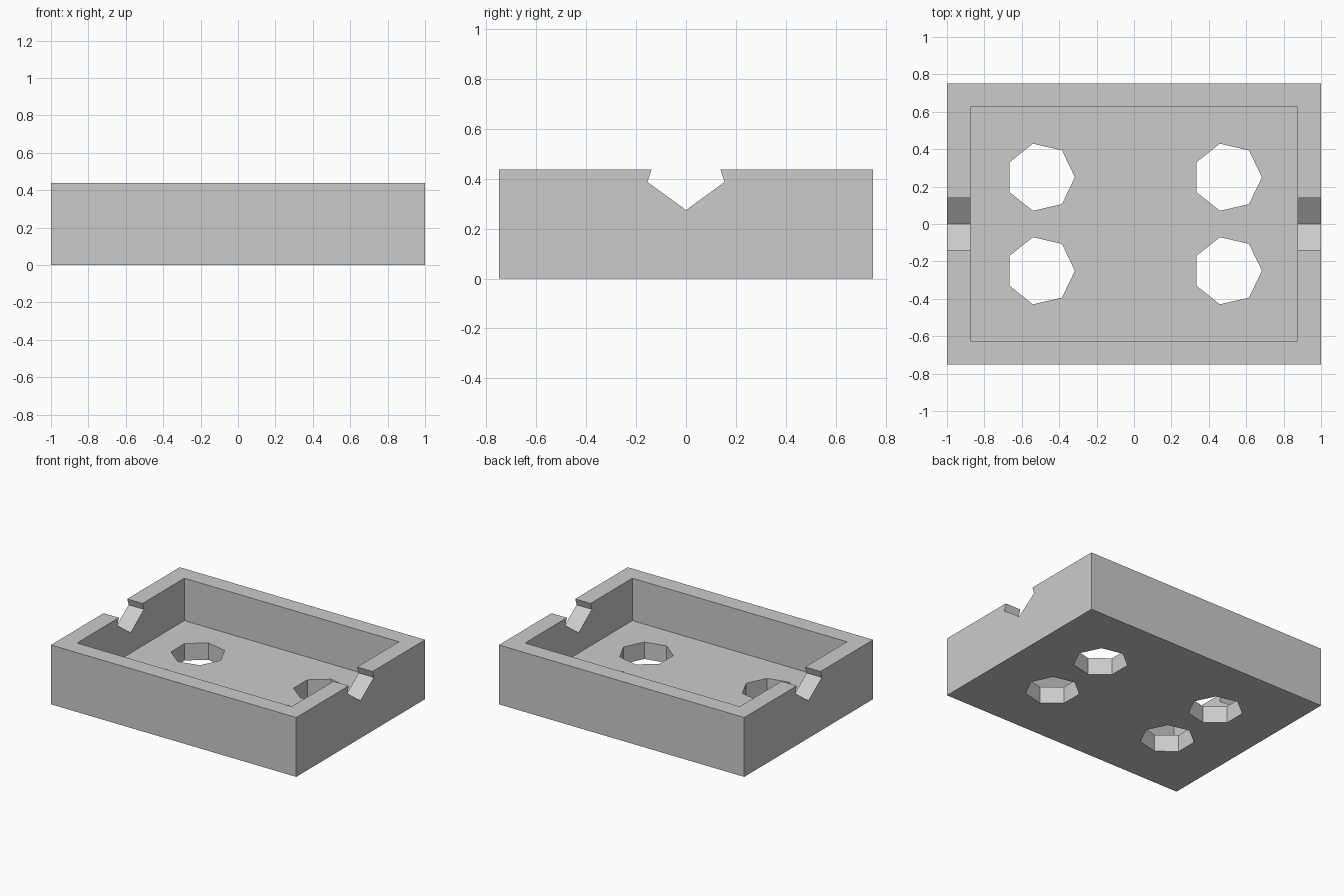
import bpy
from math import pi
from mathutils import Matrix

cube = bpy.data.objects.get("Cube")
if cube:
    bpy.data.objects.remove(cube, do_unlink=True)

WIDTH, DEPTH, HEIGHT, WALL = 2.0, 1.5, 0.4375, 0.125

grey = bpy.data.materials.new("plain_grey")
grey.use_nodes = True
colour = (0.6, 0.6, 0.6, 1)
grey.diffuse_color = colour
grey.node_tree.nodes["Principled BSDF"].inputs["Base Color"].default_value = colour


def box(name, size, centre):
    bpy.ops.mesh.primitive_cube_add(size=1, location=centre)
    obj = bpy.context.object
    obj.name = name
    obj.data.transform(Matrix.Diagonal((*size, 1)))
    obj.data.materials.append(grey)
    return obj


def prism(name, sides, radius, length, turn, centre):
    bpy.ops.mesh.primitive_cylinder_add(vertices=sides, radius=radius, depth=length)
    obj = bpy.context.object
    obj.name = name
    obj.data.transform(Matrix.Translation(centre) @ turn)
    obj.data.materials.append(grey)
    return obj


def cut(target, cutter):
    mod = target.modifiers.new(cutter.name, "BOOLEAN")
    mod.operation = "DIFFERENCE"
    mod.solver = "EXACT"
    mod.object = cutter
    bpy.context.view_layer.objects.active = target
    bpy.ops.object.modifier_apply(modifier=mod.name)
    bpy.data.objects.remove(cutter, do_unlink=True)


# Open tray: solid block with a hollow leaving even walls and floor
tray = box("tray", (WIDTH, DEPTH, HEIGHT), (0, 0, HEIGHT / 2))
cut(tray, box("hollow", (WIDTH - 2 * WALL, DEPTH - 2 * WALL, HEIGHT),
              (0, 0, WALL + HEIGHT / 2)))

# Four seven-sided holes through the floor, a corner pointing to +x
for x in (-0.5, 0.5):
    for y in (-0.25, 0.25):
        cut(tray, prism("floor_hole", 7, 0.184, 0.5,
                        Matrix.Rotation(-pi / 2, 4, "Z"), (x, y, WALL / 2)))

# Five-sided notch across both end walls, a corner pointing down
lay_along_x = Matrix.Rotation(pi / 2, 4, "Z") @ Matrix.Rotation(-pi / 2, 4, "X")
cut(tray, prism("wall_notch", 5, 0.1625, WIDTH + 1, lay_along_x, (0, 0, HEIGHT)))
